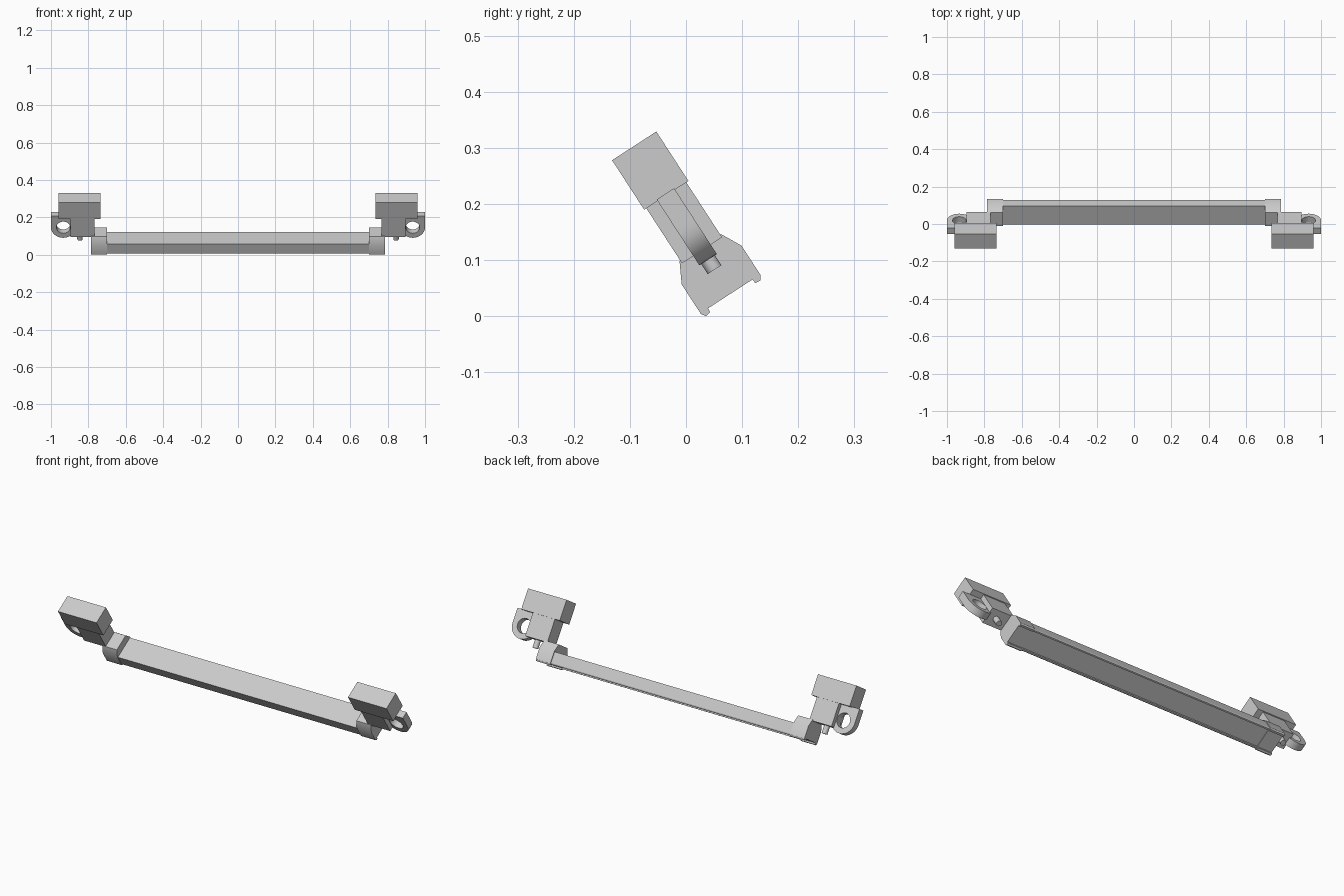
import bpy, bmesh, math
from mathutils import Matrix

if "Cube" in bpy.data.objects:
    bpy.data.objects.remove(bpy.data.objects["Cube"], do_unlink=True)

TILT = Matrix.Rotation(math.radians(33), 4, 'X')   # whole fixture leans back
MID = 0.088                                        # centre line in the tilted frame

grey = bpy.data.materials.new("light_grey")
grey.use_nodes = True
COLOUR = (0.6, 0.6, 0.6, 1)
grey.diffuse_color = COLOUR
grey.node_tree.nodes["Principled BSDF"].inputs["Base Color"].default_value = COLOUR


def finish(name, bm, smooth=False):
    bmesh.ops.recalc_face_normals(bm, faces=bm.faces)
    bm.transform(TILT)
    mesh = bpy.data.meshes.new(name)
    bm.to_mesh(mesh)
    bm.free()
    mesh.materials.append(grey)
    ob = bpy.data.objects.new(name, mesh)
    bpy.context.collection.objects.link(ob)
    if smooth:
        bpy.ops.object.select_all(action='DESELECT')
        ob.select_set(True)
        bpy.context.view_layer.objects.active = ob
        bpy.ops.object.shade_smooth_by_angle(angle=math.radians(30))
    return ob


def prism(name, half, x0, x1, smooth=False):
    """Mirror a half profile of (offset, height) about MID and extrude it along x."""
    points = [(MID - a, h) for a, h in half] + [(MID + a, h) for a, h in reversed(half)]
    bm = bmesh.new()
    face = bm.faces.new([bm.verts.new((x0, a, h)) for a, h in points])
    new = bmesh.ops.extrude_face_region(bm, geom=[face])["geom"]
    bmesh.ops.translate(bm, vec=(x1 - x0, 0, 0),
                        verts=[v for v in new if isinstance(v, bmesh.types.BMVert)])
    return finish(name, bm, smooth)


def box(name, x0, x1, half_depth, z0, z1):
    return prism(name, [(half_depth, z0), (half_depth, z1)], x0, x1)


def ring(name, cx, cz, radius, hole, top, half_depth, n=32):
    """Round-bottomed, square-topped lug with a round hole."""
    bm = bmesh.new()
    rows = []
    for i in range(n):
        a = 2 * math.pi * i / n
        c, s = math.cos(a), math.sin(a)
        if s <= 1e-6:
            ox, oz = radius * c, radius * s
        elif i in (n // 8, 3 * n // 8):
            ox, oz = math.copysign(radius, c), top
        else:
            k = min(radius / max(abs(c), 1e-6), top / s)
            ox, oz = k * c, k * s
        rows.append([bm.verts.new((cx + x, MID + d, cz + z)) for x, z, d in (
            (ox, oz, -half_depth), (ox, oz, half_depth),
            (hole * c, hole * s, half_depth), (hole * c, hole * s, -half_depth))])
    for i in range(n):
        p, q = rows[i], rows[(i + 1) % n]
        for j in range(4):
            k = (j + 1) % 4
            bm.faces.new((p[j], p[k], q[k], q[j]))
    return finish(name, bm, True)


def pin(name, cx, radius, z0, z1):
    bm = bmesh.new()
    bmesh.ops.create_cone(bm, cap_ends=True, segments=16, radius1=radius,
                          radius2=radius, depth=z1 - z0)
    bmesh.ops.translate(bm, vec=(cx, MID, (z0 + z1) / 2), verts=bm.verts)
    return finish(name, bm, True)


# Long bar: flat top, straight sides, two lips along the open underside
bar = [(0.060, 0.049), (0.060, -0.008), (0.056, -0.014), (0.049, -0.014), (0.047, -0.006)]
prism("lamp_bar", bar, -0.71, 0.71)

# End caps: taller, with sloping shoulders and slightly larger lips
cap = [(0.044, 0.089), (0.0635, 0.052), (0.0635, -0.011), (0.058, -0.019),
       (0.048, -0.0175), (0.047, -0.0095)]

for side, s in (("left", 1), ("right", -1)):
    prism(side + "_end_cap", cap, s * 0.70, s * 0.785, True)
    box(side + "_bracket_block", s * 0.766, s * 0.895, 0.0425, 0.083, 0.201)
    box(side + "_clamp_box", s * 0.735, s * 0.96, 0.047, 0.20, 0.305)
    ring(side + "_mounting_lug", s * 0.934, 0.129, 0.066, 0.037, 0.074, 0.0185)
    pin(side + "_pin", s * 0.845, 0.0145, 0.042, 0.10)
